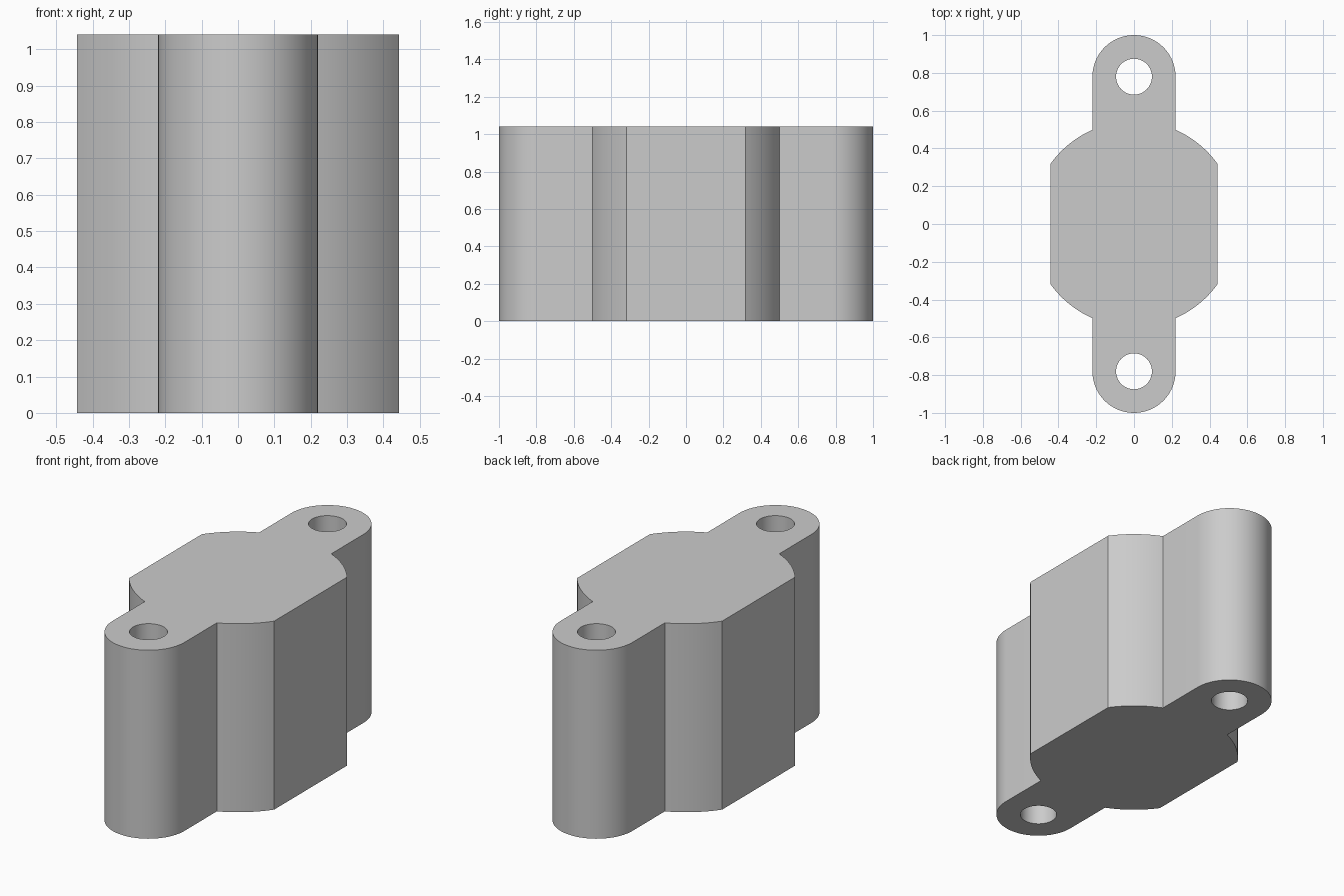
import bpy
import bmesh
from math import atan2, cos, sin, pi, radians, sqrt

if "Cube" in bpy.data.objects:
    bpy.data.objects.remove(bpy.data.objects["Cube"])

HEIGHT = 1.04
LUG_RADIUS, LUG_Y = 0.22, 0.78
BODY_RADIUS, BODY_HALF_WIDTH = 0.545, 0.443
HOLE_RADIUS = 0.095


def arc(cy, radius, start, end, steps):
    """Points along an arc centred on the y axis, both ends included."""
    angles = [start + (end - start) * i / steps for i in range(steps + 1)]
    return [(radius * cos(a), cy + radius * sin(a)) for a in angles]


def add_loop(bm, points):
    verts = [bm.verts.new((x, y, 0)) for x, y in points]
    return [bm.edges.new((a, b)) for a, b in zip(verts, verts[1:] + verts[:1])]


# Half outline: right shoulder, rounded lug end, left shoulder
flat_angle = atan2(sqrt(BODY_RADIUS**2 - BODY_HALF_WIDTH**2), BODY_HALF_WIDTH)
neck_angle = atan2(sqrt(BODY_RADIUS**2 - LUG_RADIUS**2), LUG_RADIUS)
shoulder = arc(0, BODY_RADIUS, flat_angle, neck_angle, 12)
half = shoulder + arc(LUG_Y, LUG_RADIUS, 0, pi, 48)
half += [(-x, y) for x, y in reversed(shoulder)]
outline = half + [(-x, -y) for x, y in half]

# Fill the outline around the two bolt holes, then extrude it upward
bm = bmesh.new()
edges = add_loop(bm, outline)
for side in (-1, 1):
    edges += add_loop(bm, arc(side * LUG_Y, HOLE_RADIUS, 0, 2 * pi, 48)[:-1])
bmesh.ops.triangle_fill(bm, edges=edges, use_beauty=True, use_dissolve=False)
top = bmesh.ops.extrude_face_region(bm, geom=bm.faces[:], use_keep_orig=True)["geom"]
bmesh.ops.translate(bm, vec=(0, 0, HEIGHT),
                    verts=[v for v in top if isinstance(v, bmesh.types.BMVert)])
bmesh.ops.recalc_face_normals(bm, faces=bm.faces[:])

mesh = bpy.data.meshes.new("spacer_block")
bm.to_mesh(mesh)
bm.free()
block = bpy.data.objects.new("spacer_block", mesh)
bpy.context.collection.objects.link(block)

# Plain grey finish
grey = bpy.data.materials.new("light_grey")
grey.use_nodes = True
color = (0.6, 0.6, 0.6, 1)
grey.diffuse_color = color
grey.node_tree.nodes["Principled BSDF"].inputs["Base Color"].default_value = color
mesh.materials.append(grey)

bpy.ops.object.select_all(action="DESELECT")
block.select_set(True)
bpy.context.view_layer.objects.active = block
bpy.ops.object.shade_smooth_by_angle(angle=radians(20))
